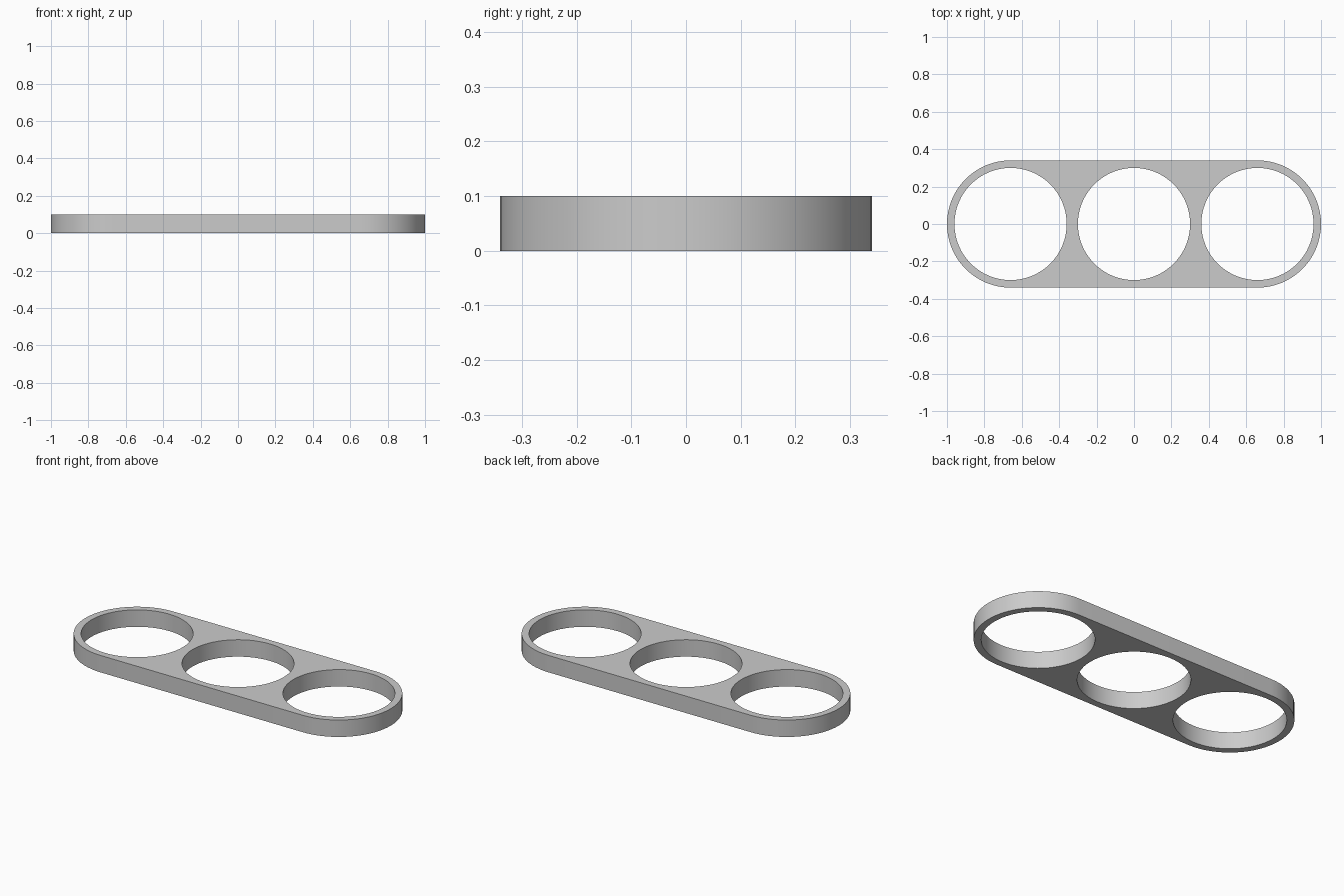
import bpy
import bmesh
from math import cos, sin, pi, radians
from mathutils import Vector

cube = bpy.data.objects.get("Cube")
if cube:
    bpy.data.objects.remove(cube, do_unlink=True)

HEIGHT = 0.1
OUTER = 0.34
HOLE = 0.30
SPACING = 0.66
STEPS = 32

grey = bpy.data.materials.new("light grey")
grey.use_nodes = True
colour = (0.6, 0.6, 0.6, 1)
grey.diffuse_color = colour
grey.node_tree.nodes["Principled BSDF"].inputs["Base Color"].default_value = colour


def arc(cx, radius, start, sweep, count):
    """Points along an arc centred on the x axis."""
    return [Vector((cx + radius * cos(start + sweep * i / count),
                    radius * sin(start + sweep * i / count), 0))
            for i in range(count + 1)]


def add_loop(bm, points):
    verts = [bm.verts.new(p) for p in points]
    return [bm.edges.new((v, verts[i - 1])) for i, v in enumerate(verts)]


bm = bmesh.new()

# Rounded outline: a half circle at each end
edges = add_loop(bm, arc(SPACING, OUTER, -pi / 2, pi, STEPS)
                 + arc(-SPACING, OUTER, pi / 2, pi, STEPS))

# Three round holes
for cx in (-SPACING, 0, SPACING):
    edges += add_loop(bm, arc(cx, HOLE, 0, 2 * pi, 2 * STEPS)[:-1])

# Fill the plate between the loops and raise it to full thickness
bmesh.ops.triangle_fill(bm, edges=edges, use_beauty=True, normal=(0, 0, 1))
raised = bmesh.ops.extrude_face_region(bm, geom=bm.faces[:], use_keep_orig=True)
top = [g for g in raised["geom"] if isinstance(g, bmesh.types.BMVert)]
bmesh.ops.translate(bm, verts=top, vec=(0, 0, HEIGHT))
bmesh.ops.recalc_face_normals(bm, faces=bm.faces[:])

mesh = bpy.data.meshes.new("three_hole_plate")
bm.to_mesh(mesh)
bm.free()
mesh.materials.append(grey)
plate = bpy.data.objects.new("three_hole_plate", mesh)
bpy.context.collection.objects.link(plate)

# Smooth curved walls, crisp rims
bpy.ops.object.select_all(action='DESELECT')
plate.select_set(True)
bpy.context.view_layer.objects.active = plate
bpy.ops.object.shade_smooth_by_angle(angle=radians(30))
